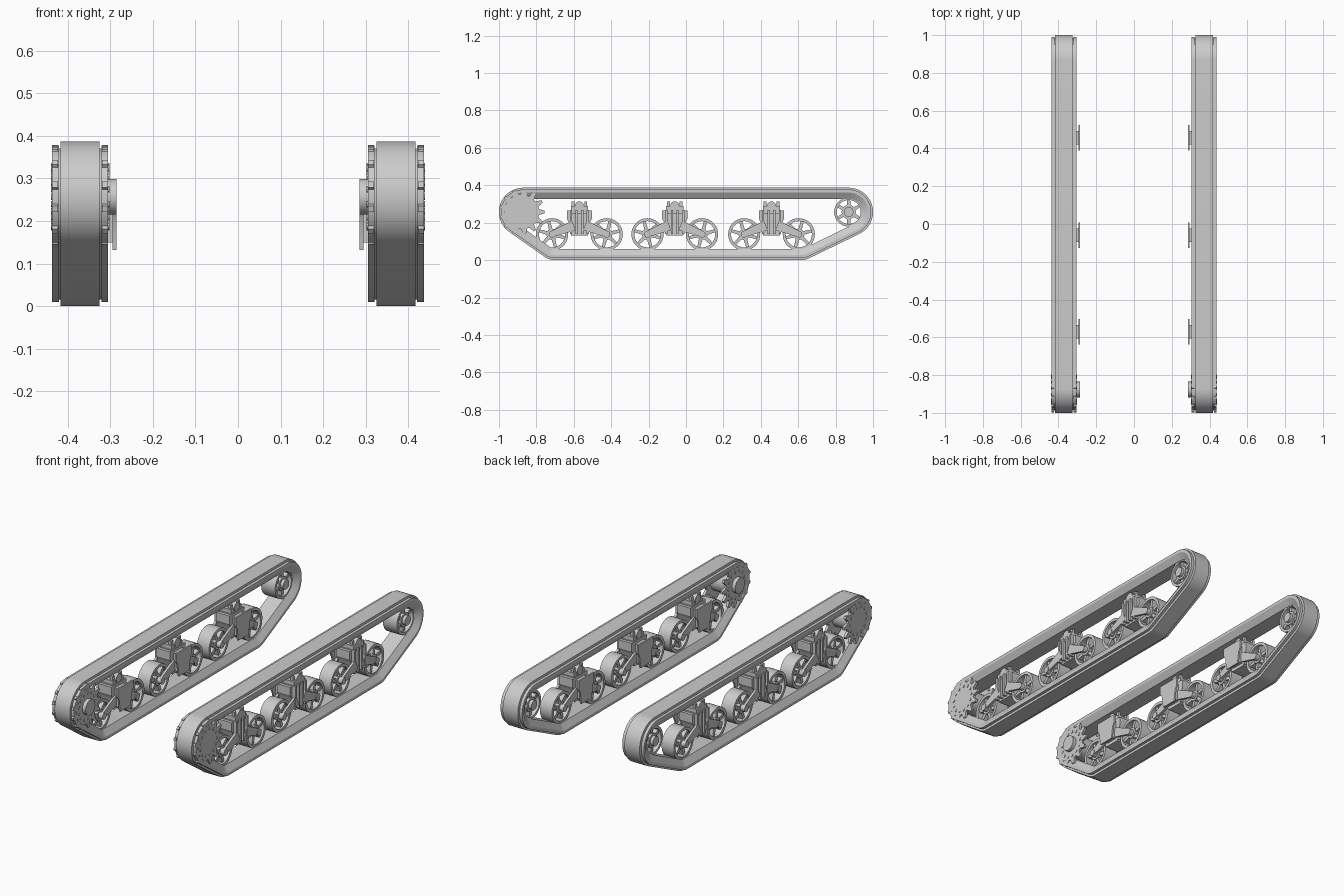
import bpy, bmesh, math

if "Cube" in bpy.data.objects:
    bpy.data.objects.remove(bpy.data.objects["Cube"], do_unlink=True)

# One plain steel colour
steel = bpy.data.materials.new("grey_steel")
steel.use_nodes = True
STEEL = (0.6, 0.6, 0.6, 1)
steel.diffuse_color = STEEL
steel.node_tree.nodes["Principled BSDF"].inputs["Base Color"].default_value = STEEL

MID = 0.371          # centre plane of the left track
AXLE_Z = 0.257
FRONT, BACK = (-0.87, AXLE_Z), (0.87, AXLE_Z)


def finish(name, bm):
    """Turn the left-side mesh into an object mirrored to the right."""
    bmesh.ops.recalc_face_normals(bm, faces=bm.faces)
    me = bpy.data.meshes.new(name)
    bm.to_mesh(me)
    bm.free()
    me.materials.append(steel)
    for p in me.polygons:
        p.use_smooth = True
    me.set_sharp_from_angle(angle=math.radians(30))
    ob = bpy.data.objects.new(name, me)
    bpy.context.collection.objects.link(ob)
    ob.modifiers.new("other_side", 'MIRROR').use_mirror_merge = False
    return ob


def prism(bm, pts, x0, x1):
    """Extrude a side-view (y, z) polygon from x0 to x1."""
    a, b = [[bm.verts.new((x, y, z)) for y, z in pts] for x in (x0, x1)]
    bm.faces.new(a)
    bm.faces.new(b)
    for i in range(len(a)):
        j = (i + 1) % len(a)
        bm.faces.new((a[i], a[j], b[j], b[i]))


def circle(c, r, n=24):
    return [(c[0] + r * math.cos(math.tau * i / n),
             c[1] + r * math.sin(math.tau * i / n)) for i in range(n)]


def cylinder(bm, c, r, x0, x1, n=24):
    prism(bm, circle(c, r, n), x0, x1)


def box(bm, y0, y1, z0, z1, x0, x1):
    prism(bm, [(y0, z0), (y1, z0), (y1, z1), (y0, z1)], x0, x1)


def bar(bm, p, q, w0, w1, x0, x1):
    """Tapered straight bar between two side-view points."""
    dy, dz = q[0] - p[0], q[1] - p[1]
    n = math.hypot(dy, dz)
    dy, dz = dy / n / 2, dz / n / 2
    prism(bm, [(p[0] - dz * w0, p[1] + dy * w0), (p[0] + dz * w0, p[1] - dy * w0),
               (q[0] + dz * w1, q[1] - dy * w1), (q[0] - dz * w1, q[1] + dy * w1)], x0, x1)


def sweep(bm, section, loop):
    """Sweep a closed (x, inset) section round the loop given by loop(inset)."""
    rows = [[bm.verts.new((x, y, z)) for y, z in loop(d)] for x, d in section]
    for k, a in enumerate(rows):
        b = rows[(k + 1) % len(rows)]
        for i in range(len(a)):
            j = (i + 1) % len(a)
            bm.faces.new((a[i], a[j], b[j], b[i]))


# Track: loop wrapped round four circles, grooved section with sloping flanges
WRAP = [(*FRONT, 0.13), (*BACK, 0.13), (-0.70, 0.10, 0.10), (0.615, 0.10, 0.10)]


def track_loop(inset, n=144):
    pts = []
    for i in range(n):
        a = math.tau * (i + 0.5) / n
        u, v = math.cos(a), math.sin(a)
        y, z, r = max(WRAP, key=lambda c: c[0] * u + c[1] * v + c[2])
        pts.append((y + (r - inset) * u, z + (r - inset) * v))
    return pts


half = [(0.046, 0), (0.046, 0.016), (0.050, 0.016), (0.050, 0.01),
        (0.066, 0.01), (0.066, 0.026), (0.044, 0.06)]
section = [(MID + w, d) for w, d in half] + [(MID - w, d) for w, d in reversed(half)]
bm = bmesh.new()
sweep(bm, section, track_loop)
finish("track_belt", bm)


def spoked_wheel(bm, c, r, rim, width, hub, spokes, turn=0.0):
    w = width / 2
    sweep(bm, [(MID - w, 0), (MID + w, 0), (MID + w, rim), (MID - w, rim)],
          lambda d: circle(c, r - d, 36))
    cylinder(bm, c, hub, MID - w * 0.9, MID + w * 0.9)
    for i in range(spokes):
        a = math.tau * i / spokes + turn
        u, v = math.cos(a), math.sin(a)
        bar(bm, (c[0] + hub * 0.8 * u, c[1] + hub * 0.8 * v),
            (c[0] + (r - rim / 2) * u, c[1] + (r - rim / 2) * v),
            0.02, 0.015, MID - w * 0.75, MID + w * 0.75)


# Drive sprocket: two toothed discs, drum, bolts and an inner drive hub
bm = bmesh.new()
centre = (-0.877, AXLE_Z)
TEETH = 13
teeth = []
for i in range(TEETH):
    for step, r in ((-0.36, 0.092), (-0.12, 0.122), (0.12, 0.122), (0.36, 0.092)):
        a = math.tau * (i + step) / TEETH
        teeth.append((centre[0] + r * math.cos(a), centre[1] + r * math.sin(a)))
for side in (-1, 1):
    prism(bm, teeth, MID + side * 0.052, MID + side * 0.066)
    for p in circle(centre, 0.072, TEETH):
        cylinder(bm, p, 0.008, MID + side * 0.064, MID + side * 0.069, 10)
cylinder(bm, centre, 0.06, MID - 0.054, MID + 0.054, 32)
cylinder(bm, centre, 0.042, 0.285, MID, 32)
finish("drive_sprocket", bm)

# Rear idler wheel with its axle cap
bm = bmesh.new()
spoked_wheel(bm, BACK, 0.078, 0.014, 0.085, 0.038, 6, math.pi / 6)
cylinder(bm, BACK, 0.026, MID - 0.055, MID + 0.055)
finish("idler_wheel", bm)

# Three suspension bogies, each with two road wheels
for label, y in (("front", -0.57), ("middle", -0.06), ("rear", 0.457)):
    # Road wheels
    bm = bmesh.new()
    for s in (-1, 1):
        c = (y + s * 0.146, 0.138)
        spoked_wheel(bm, c, 0.086, 0.016, 0.074, 0.03, 6, s * math.pi / 12)
        cylinder(bm, c, 0.018, MID - 0.058, MID + 0.058, 16)
    finish(label + "_road_wheels", bm)

    # Swing arms either side of the wheels
    bm = bmesh.new()
    for s in (-1, 1):
        for x0 in (MID - 0.054, MID + 0.041):
            bar(bm, (y + s * 0.03, 0.185), (y + s * 0.15, 0.138), 0.055, 0.032, x0, x0 + 0.013)
    finish(label + "_swing_arms", bm)

    # Bracket: tapered core, upright ribs and head
    bm = bmesh.new()
    shield = [(y - 0.045, 0.132), (y + 0.045, 0.132), (y + 0.055, 0.2),
              (y + 0.067, 0.22), (y + 0.067, 0.265), (y - 0.067, 0.265),
              (y - 0.067, 0.22), (y - 0.055, 0.2)]
    prism(bm, shield, MID - 0.045, MID + 0.036)
    for s in (-0.045, -0.015, 0.015, 0.045):
        box(bm, y + s - 0.006, y + s + 0.006, 0.14, 0.268, MID - 0.045, MID + 0.056)
    box(bm, y - 0.046, y + 0.046, 0.25, 0.29, MID - 0.04, MID + 0.045)
    finish(label + "_bracket", bm)

    # Return roller held between two ears
    bm = bmesh.new()
    cylinder(bm, (y, 0.29), 0.024, MID - 0.045, MID + 0.045)
    for s in (-1, 1):
        for x0 in (MID - 0.035, MID + 0.02):
            box(bm, y + s * 0.034 - 0.008, y + s * 0.034 + 0.008, 0.28, 0.312, x0, x0 + 0.015)
    finish(label + "_return_roller", bm)

    # Hull mounting plate on the inner side
    bm = bmesh.new()
    prism(bm, shield, 0.286, 0.295)
    box(bm, y - 0.035, y + 0.035, 0.15, 0.25, 0.294, MID - 0.04)
    finish(label + "_mounting_plate", bm)
